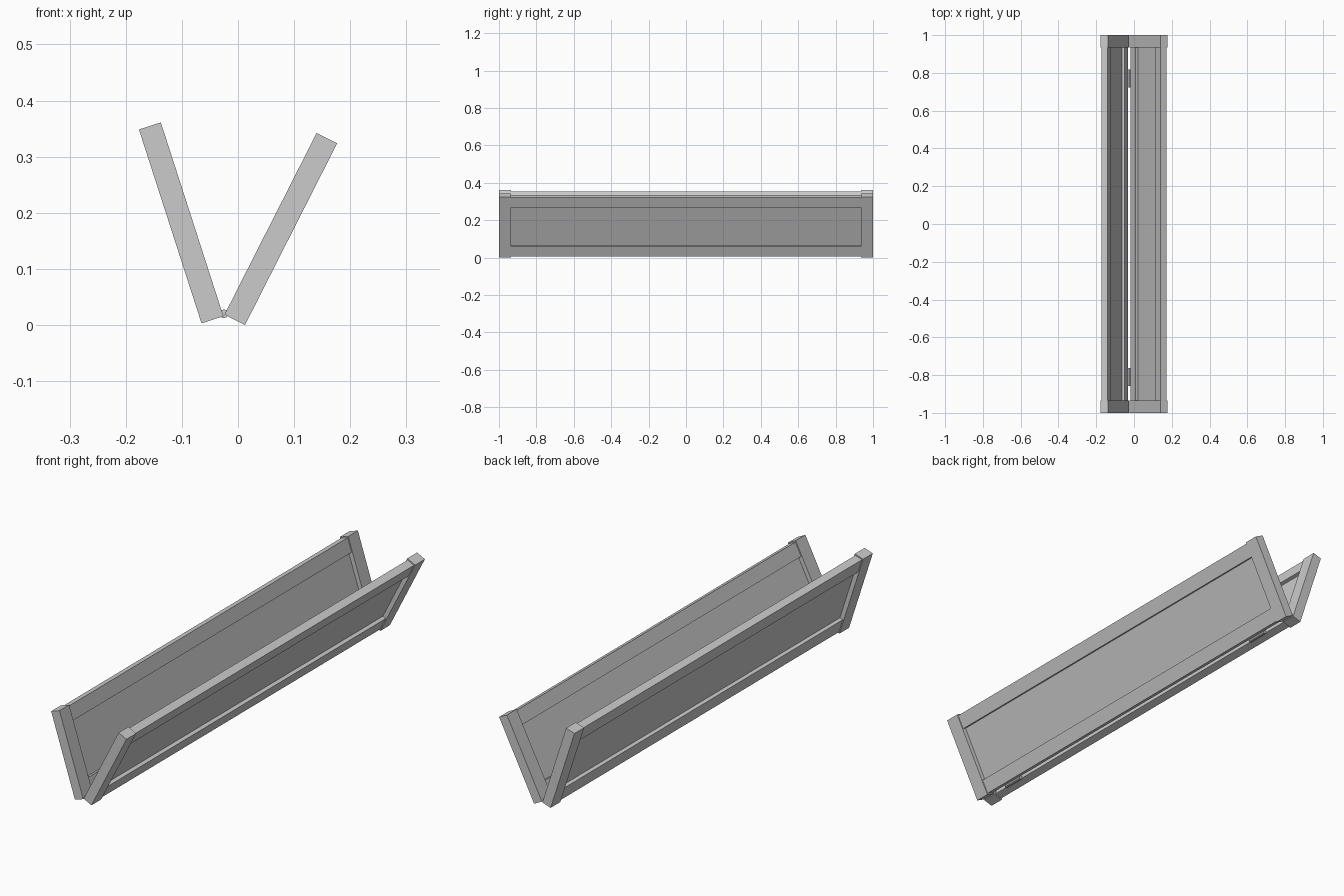
import bpy
from math import radians, sin, cos
from mathutils import Matrix

if "Cube" in bpy.data.objects:
    bpy.data.objects.remove(bpy.data.objects["Cube"])

T, H = 0.041, 0.363        # leaf thickness and height
STILE, RAIL = 0.065, 0.065 # frame widths
INSET, SIDE = 0.005, 0.004 # rails sit slightly inside the stiles
PANEL_T = 0.004


def box(name, lo, hi, matrix):
    """Box between two corners, placed by a matrix."""
    bpy.ops.mesh.primitive_cube_add(size=1)
    ob = bpy.context.object
    ob.name = name
    size = [b - a for a, b in zip(lo, hi)]
    mid = [(a + b) / 2 for a, b in zip(lo, hi)]
    ob.data.transform(Matrix.Translation(mid) @ Matrix.Diagonal((*size, 1)))
    ob.matrix_world = matrix
    return ob


def leaf(side, angle, x, z):
    """Framed board whose bottom centre is at x, z, tilted about y."""
    m = Matrix.Translation((x, 0, z)) @ Matrix.Rotation(angle, 4, 'Y')
    t, r, y = T / 2, T / 2 - SIDE, 1 - STILE
    # end stiles
    box(side + "_front_stile", (-t, -1, 0), (t, -y, H), m)
    box(side + "_back_stile", (-t, y, 0), (t, 1, H), m)
    # long rails
    box(side + "_bottom_rail", (-r, -y, INSET), (r, y, RAIL), m)
    box(side + "_top_rail", (-r, -y, H - RAIL), (r, y, H - INSET), m)
    # thin recessed panel
    p = PANEL_T / 2
    box(side + "_panel", (-p, -y, RAIL), (p, y, H - RAIL), m)


# two leaves opened into a V
a = radians(17.9)
leaf("left", -a, -0.065 + T / 2 * cos(a), 0.003 + T / 2 * sin(a))
b = radians(26.9)
leaf("right", b, 0.0125 - T / 2 * cos(b), T / 2 * sin(b))

# hinge barrels in the joint
for name, y in (("front_hinge", -0.81), ("back_hinge", 0.77)):
    bpy.ops.mesh.primitive_cylinder_add(vertices=8, radius=0.008, depth=0.095,
                                        location=(-0.025, y, 0.02),
                                        rotation=(radians(90), 0, 0))
    bpy.context.object.name = name
